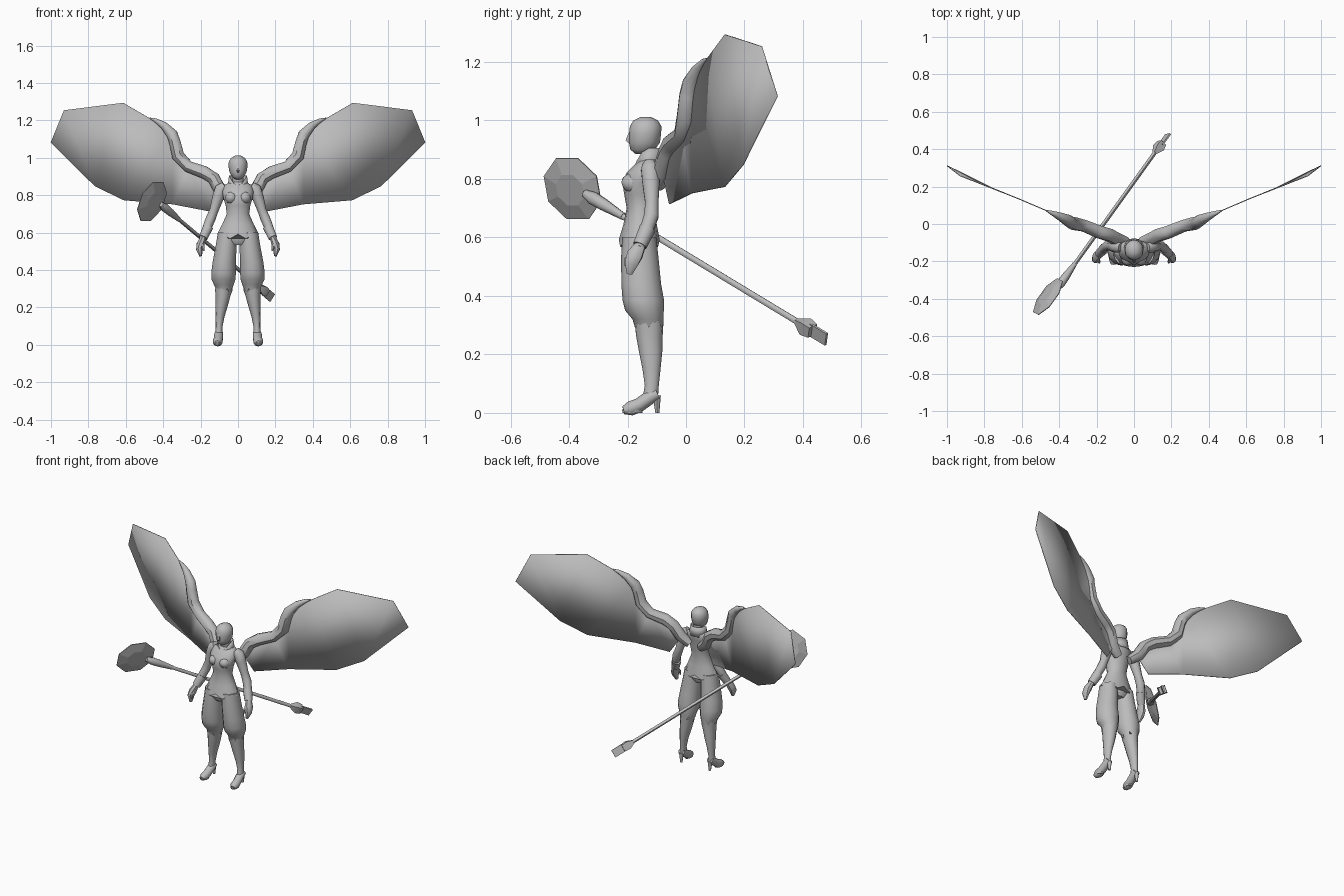
import bpy, bmesh, math
from mathutils import Vector

if "Cube" in bpy.data.objects:
    bpy.data.objects.remove(bpy.data.objects["Cube"])

grey = bpy.data.materials.new("plain_grey")
grey.diffuse_color = (0.5, 0.5, 0.5, 1)
grey.use_nodes = True
grey.node_tree.nodes["Principled BSDF"].inputs["Base Color"].default_value = grey.diffuse_color


def finish(name, bm, mirror=False, smooth=True, thick=0):
    bmesh.ops.recalc_face_normals(bm, faces=bm.faces)
    me = bpy.data.meshes.new(name)
    bm.to_mesh(me)
    bm.free()
    ob = bpy.data.objects.new(name, me)
    bpy.context.collection.objects.link(ob)
    me.materials.append(grey)
    if thick:
        s = ob.modifiers.new("thickness", 'SOLIDIFY')
        s.thickness, s.offset = thick, 0
    if mirror:
        ob.modifiers.new("mirror", 'MIRROR').use_clip = False
    if smooth:
        bpy.ops.object.select_all(action='DESELECT')
        ob.select_set(True)
        bpy.context.view_layer.objects.active = ob
        bpy.ops.object.shade_smooth_by_angle(angle=math.radians(45))
    return ob


def skin(bm, rings, caps=(True, True)):
    loops = [[bm.verts.new(p) for p in r] for r in rings]
    n = len(loops[0])
    for a, b in zip(loops, loops[1:]):
        for i in range(n):
            j = (i + 1) % n
            bm.faces.new((a[i], a[j], b[j], b[i]))
    if caps[0]:
        bm.faces.new(loops[0])
    if caps[1]:
        bm.faces.new(loops[-1])


def loft(name, rows, n=12, mirror=False, zig=None, caps=(True, True), thick=0):
    """Level elliptical rings: x, y, z, x radius, y radius. zig(i, k) shifts a ring point in z."""
    rings = []
    for k, (x, y, z, rx, ry) in enumerate(rows):
        ring = []
        for i in range(n):
            a = 2 * math.pi * i / n - math.pi / 2
            dz = zig(i, k) if zig else 0
            ring.append((x + rx * math.cos(a), y + ry * math.sin(a), z + dz))
        rings.append(ring)
    bm = bmesh.new()
    skin(bm, rings, caps)
    return finish(name, bm, mirror, thick=thick)


def tube(name, rows, n=8, mirror=False, side=(0, 1, 0), flat=1.0):
    """Tube through x, y, z, radius; flat scales the radius along side."""
    pts = [Vector(r[:3]) for r in rows]
    rings = []
    for k, r in enumerate(rows):
        t = (pts[min(k + 1, len(pts) - 1)] - pts[max(k - 1, 0)]).normalized()
        s = Vector(side)
        s = (s - t * s.dot(t)).normalized()
        w = t.cross(s)
        rings.append([pts[k] + r[3] * (s * flat * math.cos(a) + w * math.sin(a))
                      for a in (2 * math.pi * (i + .5) / n for i in range(n))])
    bm = bmesh.new()
    skin(bm, rings)
    return finish(name, bm, mirror)


# Head, face and neck
loft("head", [(0, -.150, .885, .014, .022), (0, -.148, .900, .034, .042),
              (0, -.142, .925, .046, .053), (0, -.140, .955, .051, .055),
              (0, -.138, .980, .049, .054), (0, -.138, 1.0, .036, .042),
              (0, -.138, 1.012, .014, .018)])
tube("nose", [(0, -.190, .962, .005), (0, -.200, .932, .010), (0, -.188, .922, .006)], 4,
     side=(1, 0, 0))
loft("neck", [(0, -.120, .83, .036, .032), (0, -.125, .87, .029, .029),
              (0, -.130, .91, .029, .029)])


# Standing collar, open in a V at the front
def collar_dip(i, k):
    front = max(0, math.cos(2 * math.pi * i / 12))
    return -.055 * front * front if k else -.03 * front


loft("collar", [(0, -.124, .845, .054, .046), (0, -.128, .905, .046, .044)],
     zig=collar_dip, caps=(False, False), thick=.004)


# Vest with a zigzag hem
def hem(i, k):
    return (0, -.024)[i % 2] if k == 0 else 0


loft("vest", [(0, -.160, .592, .112, .070), (0, -.157, .645, .084, .057),
              (0, -.155, .700, .060, .048), (0, -.155, .745, .066, .056),
              (0, -.156, .785, .078, .061), (0, -.146, .820, .084, .058),
              (0, -.128, .850, .078, .046), (0, -.122, .870, .046, .036)], 16, zig=hem)
tube("bust", [(.036, -.150, .785, .034), (.036, -.195, .786, .033), (.036, -.212, .784, .022),
              (.036, -.219, .782, .007)], 10, mirror=True, side=(1, 0, 0))

# Arms, cuffs and hands
tube("arm", [(.070, -.125, .852, .022), (.090, -.122, .835, .033), (.106, -.120, .79, .031),
             (.128, -.117, .72, .024), (.146, -.118, .675, .026), (.168, -.137, .62, .024),
             (.190, -.160, .565, .018)], 10, mirror=True)
tube("cuff", [(.160, -.132, .630, .029), (.186, -.158, .572, .025)], 8, mirror=True)
tube("hand", [(.188, -.158, .570, .016), (.200, -.175, .540, .022), (.206, -.187, .510, .019),
              (.200, -.194, .475, .008)], 8, mirror=True, flat=1.3, side=(0, 1, .3))
tube("thumb", [(.194, -.180, .550, .009), (.186, -.204, .525, .008),
               (.184, -.206, .502, .004)], 6, mirror=True)

# Baggy trousers
loft("hips", [(0, -.158, .535, .040, .045), (0, -.160, .560, .085, .058),
              (0, -.160, .62, .090, .055)], 14)
loft("trouser_leg", [(.074, -.128, .290, .041, .046), (.076, -.130, .320, .052, .053),
                     (.078, -.142, .350, .064, .066), (.077, -.146, .385, .066, .071),
                     (.074, -.153, .440, .062, .068), (.063, -.158, .530, .056, .064),
                     (.058, -.160, .600, .050, .058)], 12, mirror=True)


# Tall boots with pointed tops
def boot_top(i, k):
    return (.022, -.012)[i % 2] if k == 5 else 0


loft("boot_shaft", [(.103, -.122, .050, .020, .026), (.101, -.117, .095, .018, .024),
                    (.096, -.118, .150, .024, .031), (.087, -.121, .210, .033, .040),
                    (.080, -.125, .260, .039, .045), (.076, -.127, .305, .047, .051)],
     12, mirror=True, zig=boot_top)
tube("boot_foot", [(.102, -.098, .066, .020), (.103, -.125, .052, .024),
                   (.106, -.160, .027, .024), (.109, -.190, .015, .025),
                   (.110, -.214, .009, .014)], 10, mirror=True, side=(1, 0, 0), flat=1.05)
loft("boot_sole", [(.108, -.183, 0, .020, .034), (.108, -.183, .012, .024, .036)], 10, mirror=True)
loft("boot_heel", [(.102, -.098, 0, .007, .007), (.102, -.100, .060, .015, .014)], 8, mirror=True)

# Wing arms
tube("wing_arm", [(.040, -.095, .780, .026), (.095, -.080, .825, .036), (.130, -.060, .890, .036),
                  (.180, -.045, .922, .036), (.265, -.010, .952, .033), (.320, .002, 1.010, .036),
                  (.338, .008, 1.085, .033), (.352, .018, 1.125, .032), (.395, .040, 1.172, .022),
                  (.440, .060, 1.200, .012), (.472, .073, 1.212, .003)], 8, mirror=True)

# Wing sheets: depth follows the span
lower = [(.10, .80), (.155, .714), (.348, .751), (.61, .773), (.765, .848), (1.0, 1.083)]
upper = [(.14, .89), (.265, .952), (.335, 1.05), (.352, 1.125), (.47, 1.21), (.615, 1.294),
         (.93, 1.254)]
span = [(.10, -.075), (.155, -.056), (.348, .02), (.61, .132), (.765, .195), (.93, .258),
        (1.0, .312)]


def depth(x):
    for (x0, y0), (x1, y1) in zip(span, span[1:]):
        if x <= x1:
            return y0 + (y1 - y0) * (x - x0) / (x1 - x0)
    return span[-1][1]


bm = bmesh.new()
lo = [bm.verts.new((x, depth(x), z)) for x, z in lower]
up = [bm.verts.new((x, depth(x), z)) for x, z in upper]
bm.faces.new((lo[0], lo[1], up[1], up[0]))
bm.faces.new((lo[1], lo[2], up[2], up[1]))
bm.faces.new((lo[2], up[3], up[2]))
bm.faces.new((lo[2], lo[3], up[4], up[3]))
bm.faces.new((lo[3], up[5], up[4]))
bm.faces.new((lo[3], lo[4], up[5]))
bm.faces.new((lo[4], lo[5], up[6], up[5]))
bmesh.ops.triangulate(bm, faces=bm.faces)
finish("wing_sheet", bm, mirror=True, thick=.005)

# Staff: shaft, flared collar and end socket along one line
A, B = Vector((-.375, -.295, .72)), Vector((.125, .40, .30))
d = (B - A).normalized()
h = Vector((.584, .812, 0))
u = Vector((.07, -.039, .217)).normalized()
nrm = h.cross(u).normalized()


def along(base, t, r):
    return (*(base + d * t), r)


tube("staff_shaft", [along(A, 0, .011), along(B, 0, .011)], 8)
tube("staff_neck", [along(A, -.07, .014), along(A, -.03, .024), along(A, .02, .022),
                    along(A, .11, .013)], 8)
tube("staff_socket", [along(B, -.03, .012), along(B, .01, .034), along(B, .045, .028)], 4, side=u)

# Flat end blade of the staff
bm = bmesh.new()
v = u.cross(d).cross(d).normalized()
bm.faces.new([bm.verts.new(B + d * t + v * s)
              for t, s in ((.03, -.024), (.11, -.024), (.11, .024), (.03, .024))])
finish("staff_end_blade", bm, smooth=False, thick=.009)

# Eight-sided staff head, thicker in the middle
C = Vector((-.460, -.388, .767))
rings = []
for r, t in ((.06, .016), (.12, .002), (.12, -.002), (.06, -.016)):
    rings.append([C + nrm * t + r * (h * math.cos(a) + u * math.sin(a))
                  for a in (math.pi / 8 + i * math.pi / 4 for i in range(8))])
bm = bmesh.new()
skin(bm, rings)
finish("staff_head", bm, smooth=False)
